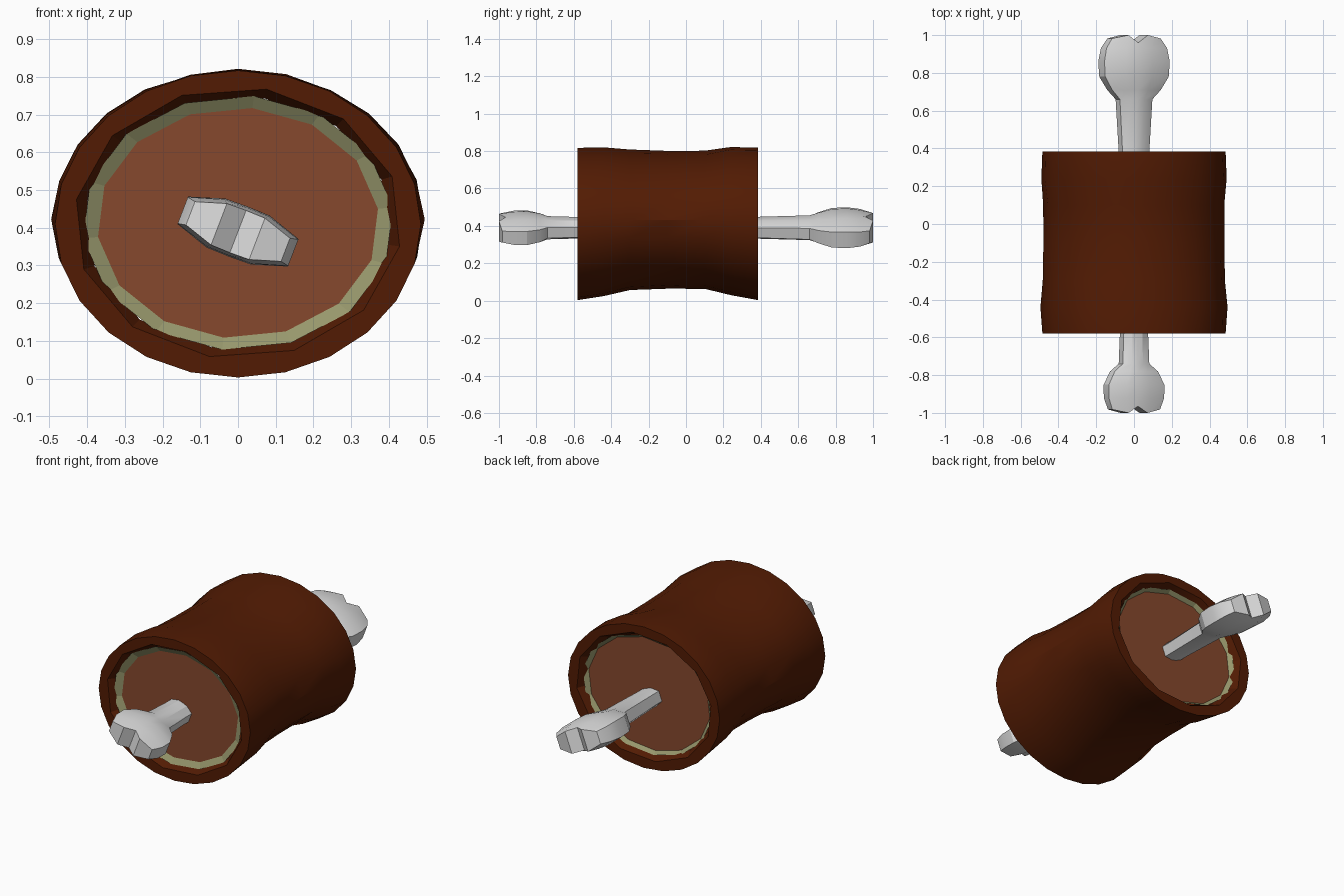
import bpy, bmesh, math, random
from mathutils import Matrix, Vector

random.seed(4)
old = bpy.data.objects.get("Cube")
if old:
    bpy.data.objects.remove(old, do_unlink=True)


def material(name, rgb):
    m = bpy.data.materials.new(name)
    m.use_nodes = True
    m.diffuse_color = (*rgb, 1)
    m.node_tree.nodes["Principled BSDF"].inputs["Base Color"].default_value = (*rgb, 1)
    return m


crust = material("dark_brown_crust", (0.085, 0.011, 0.001))
meat = material("red_brown_meat", (0.24, 0.066, 0.026))
fat = material("pale_fat", (0.31, 0.31, 0.15))
bone_white = material("bone_white", (0.7, 0.7, 0.7))


def finish(name, bm, *mats):
    bmesh.ops.recalc_face_normals(bm, faces=bm.faces)
    mesh = bpy.data.meshes.new(name)
    bm.to_mesh(mesh)
    bm.free()
    for m in mats:
        mesh.materials.append(m)
    obj = bpy.data.objects.new(name, mesh)
    bpy.context.collection.objects.link(obj)
    return obj


def ellipse(bm, y, rx, rz, zc, sides, turn=0.0, pinch=0.0, rough=0.0):
    ring = []
    for i in range(sides):
        a = math.radians(turn) + math.tau * i / sides
        s = 1 - pinch * abs(math.sin(2 * a)) + random.uniform(-rough, rough)
        ring.append(bm.verts.new((rx * s * math.cos(a), y, zc + rz * s * math.sin(a))))
    return ring


def skin(bm, r0, r1):
    n = len(r0)
    for i in range(n):
        bm.faces.new((r0[i], r0[(i + 1) % n], r1[(i + 1) % n], r1[i]))


def rim(bm, outer, lip):
    # Flat border between a ring and a lip with half as many sides
    n = len(outer)
    for i, v in enumerate(lip):
        a, b, c = (outer[(2 * i + k) % n] for k in range(3))
        bm.faces.new((v, a, b))
        bm.faces.new((v, b, c))
        bm.faces.new((v, c, lip[(i + 1) % len(lip)]))


FRONT, BACK, MID = -0.58, 0.385, 0.413

# Crust: waisted barrel with a rim and shallow recess at each end
# (y, half width, bottom z, top z, pinch, roughness)
stations = [(FRONT, 0.485, 0.003, 0.817, 0, 0), (-0.44, 0.493, 0.025, 0.82, 0.005, 0.006),
            (-0.3, 0.484, 0.055, 0.806, 0.025, 0.006), (-0.1, 0.48, 0.064, 0.8, 0.03, 0.005),
            (0.1, 0.48, 0.062, 0.8, 0.03, 0.005), (0.24, 0.492, 0.032, 0.82, 0.005, 0.006),
            (BACK, 0.485, 0.003, 0.818, 0, 0)]
bm = bmesh.new()
rings = [ellipse(bm, y, w, (hi - lo) / 2, (hi + lo) / 2, 24, 0, p, r)
         for y, w, lo, hi, p, r in stations]
for a, b in zip(rings, rings[1:]):
    skin(bm, a, b)
for y, outer, inward in ((FRONT, rings[0], 1), (BACK, rings[-1], -1)):
    lip = ellipse(bm, y, 0.435, 0.36, MID, 12, 20)
    skin(bm, lip, ellipse(bm, y + inward * 0.05, 0.405, 0.335, MID, 12, 20))
    rim(bm, outer, lip)
crust_obj = finish("crust", bm, crust)

# Cut ends: fat band funnelling into a flat meat face
for name, y, inward, rx, rz in (("front", FRONT, 1, 0.374, 0.306), ("back", BACK, -1, 0.39, 0.32)):
    bm = bmesh.new()
    edge = ellipse(bm, y + inward * 0.03, 0.414, 0.338, MID, 14, 7)
    inner = ellipse(bm, y + inward * 0.05, rx, rz, MID, 14, 7)
    skin(bm, edge, inner)
    bm.faces.new(inner).material_index = 1
    finish(name + "_cut_end", bm, fat, meat)

# Bone: flattened shaft with a notched knob at each end, tilted about its length
COLUMNS = [(-1, 0.55), (-0.4, 0.98), (0, 1), (0.4, 0.98), (1, 0.55)]
tilt = Matrix.Translation((0, 0, 0.39)) @ Matrix.Rotation(math.radians(21), 4, 'Y')


def bone_ring(bm, y, w, t, notch=0.0):
    sign = math.copysign(1, y)
    top = [Vector((u * w, y, k * t)) for u, k in COLUMNS]
    if notch:
        top[2].y -= sign * notch
        for i in (0, 4):
            top[i].y -= sign * 0.018
    low = [Vector((p.x, p.y, -p.z)) for p in reversed(top)]
    return [bm.verts.new(tilt @ p) for p in top + low]


def cap(bm, ring):
    for i in range(4):
        bm.faces.new((ring[i], ring[i + 1], ring[8 - i], ring[9 - i]))


profile = [(-0.92, 0.157, 0.068), (-0.85, 0.157, 0.071), (-0.78, 0.122, 0.064),
           (-0.74, 0.075, 0.056), (-0.58, 0.069, 0.052), (BACK, 0.076, 0.052),
           (0.66, 0.092, 0.058), (0.71, 0.138, 0.067), (0.78, 0.18, 0.08),
           (0.86, 0.185, 0.084), (0.93, 0.172, 0.076)]
bm = bmesh.new()
rings = [bone_ring(bm, -1, 0.135, 0.06, 0.035)]
rings += [bone_ring(bm, *p) for p in profile]
rings.append(bone_ring(bm, 1, 0.138, 0.064, 0.04))
for a, b in zip(rings, rings[1:]):
    skin(bm, a, b)
cap(bm, rings[0])
cap(bm, rings[-1])
bone = finish("bone", bm, bone_white)

# Soft shading on the rounded parts, crisp at the edges
bpy.ops.object.select_all(action='DESELECT')
for obj in (bone, crust_obj):
    obj.select_set(True)
    bpy.context.view_layer.objects.active = obj
bpy.ops.object.shade_smooth_by_angle(angle=math.radians(25))
